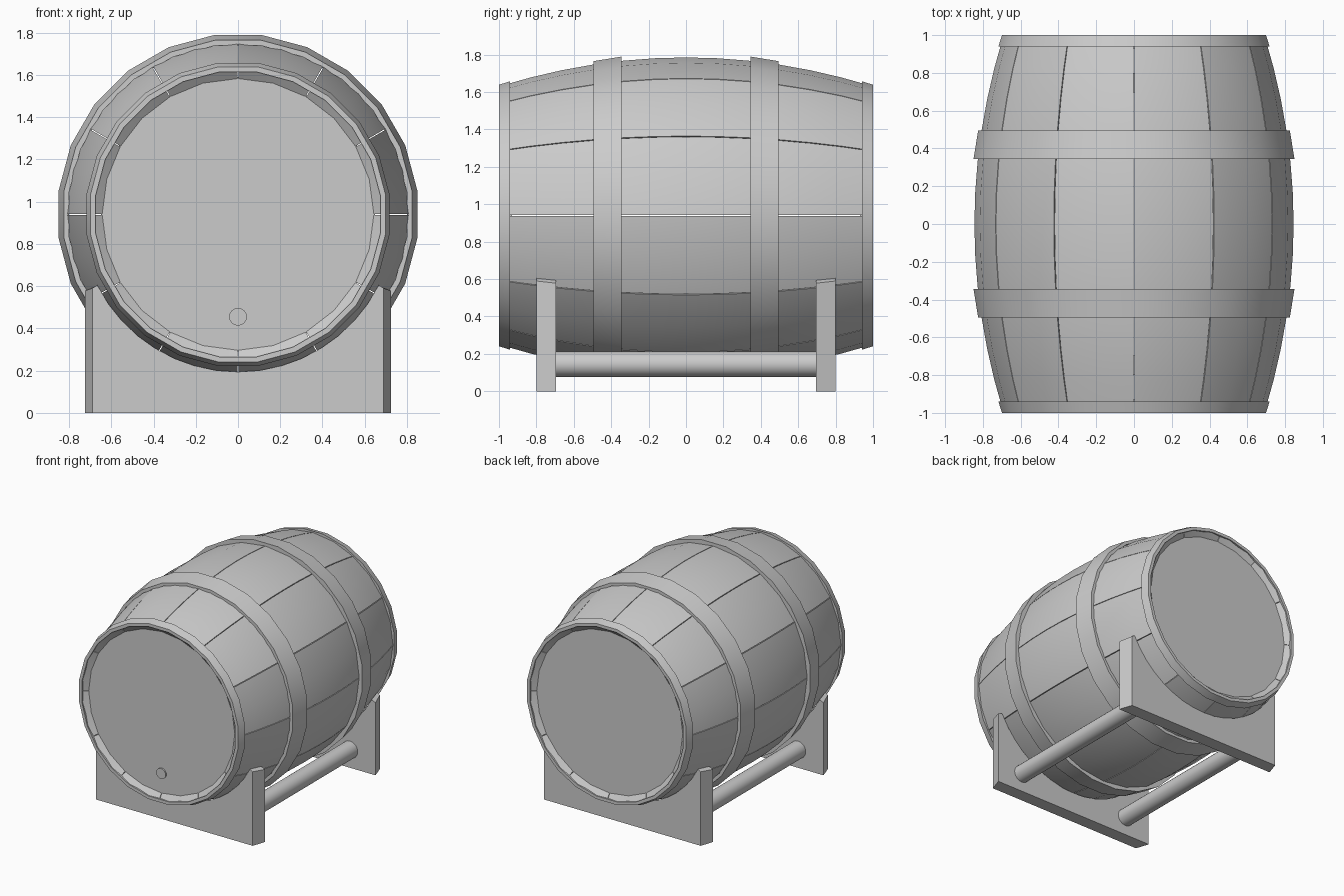
import bpy
import bmesh
from math import sin, cos, pi, radians
from mathutils import Matrix

if "Cube" in bpy.data.objects:
    bpy.data.objects.remove(bpy.data.objects["Cube"])

AXIS_Z = 0.94      # height of the barrel axis
STAVES = 12

grey = bpy.data.materials.new("plain grey")
grey.use_nodes = True
grey.diffuse_color = (0.6, 0.6, 0.6, 1)
grey.node_tree.nodes["Principled BSDF"].inputs["Base Color"].default_value = (0.6, 0.6, 0.6, 1)


def finish(bm, name, smooth=True):
    bmesh.ops.recalc_face_normals(bm, faces=bm.faces)
    mesh = bpy.data.meshes.new(name)
    bm.to_mesh(mesh)
    bm.free()
    mesh.materials.append(grey)
    obj = bpy.data.objects.new(name, mesh)
    bpy.context.collection.objects.link(obj)
    if smooth:
        bpy.ops.object.select_all(action='DESELECT')
        obj.select_set(True)
        bpy.context.view_layer.objects.active = obj
        bpy.ops.object.shade_smooth_by_angle(angle=radians(30))
    return obj


def sweep(bm, profile, angles, closed):
    """Turn a closed (y, radius) outline around the barrel axis."""
    rings = [[bm.verts.new((r * cos(a), y, AXIS_Z + r * sin(a))) for y, r in profile]
             for a in angles]
    n = len(profile)
    for k in range(len(rings) if closed else len(rings) - 1):
        a, b = rings[k], rings[(k + 1) % len(rings)]
        for i in range(n):
            j = (i + 1) % n
            bm.faces.new((a[i], a[j], b[j], b[i]))
    if not closed:
        bm.faces.new(rings[0])
        bm.faces.new(rings[-1])


def cylinder(name, radius, depth, centre, sides):
    bm = bmesh.new()
    place = Matrix.Translation(centre) @ Matrix.Rotation(pi / 2, 4, 'X')
    bmesh.ops.create_cone(bm, cap_ends=True, segments=sides, radius1=radius,
                          radius2=radius, depth=depth, matrix=place)
    return finish(bm, name)


def bulge(y):
    return 0.845 - 0.155 * y * y


# Staves: bulged planks with thin gaps and bevelled inner ends
ys = [-0.995 + 1.99 * i / 12 for i in range(13)]
outline = [(y, bulge(y)) for y in ys]
outline += [(y * 0.96, bulge(y) - 0.055) for y in reversed(ys)]
bm = bmesh.new()
step, gap = 2 * pi / STAVES, 0.003
for s in range(STAVES):
    start = s * step
    sweep(bm, outline, (start + gap, start + step / 2, start + step - gap), False)
finish(bm, "staves")

# Hoops: tapered bands, mirrored front to back
hoop_angles = [(k + 0.5) * pi / 12 for k in range(24)]
for side, label in ((-1, "front"), (1, "back")):
    for name, y0, r0, y1, r1 in (("middle_hoop", 0.345, 0.857, 0.495, 0.832),
                                 ("end_hoop", 0.94, 0.724, 1.0, 0.705)):
        band = [(side * y0, r0), (side * y1, r1),
                (side * y1, r1 - 0.025), (side * y0, r0 - 0.04)]
        bm = bmesh.new()
        sweep(bm, band, hoop_angles, True)
        finish(bm, label + "_" + name)

    # Recessed barrel head
    cylinder(label + "_head", 0.65, 0.03, (0, side * 0.945, AXIS_Z), 24)

    # Cradle plate: curved seat on top, narrower on the outer face
    bm = bmesh.new()
    loops = []
    for y, w, r in ((0.8, 0.69, 0.746), (0.695, 0.725, 0.772)):
        end = radians(63.3)
        arc = [end * (1 - i / 8) for i in range(17)]
        top = AXIS_Z - r * cos(end) - 0.015
        pts = [(-w, 0), (w, 0), (w, top)]
        pts += [(r * sin(a), AXIS_Z - r * cos(a)) for a in arc]
        pts += [(-w, top)]
        loops.append([bm.verts.new((x, side * y, z)) for x, z in pts])
    a, b = loops
    bm.faces.new(a)
    bm.faces.new(b)
    for i in range(len(a)):
        j = (i + 1) % len(a)
        bm.faces.new((a[i], a[j], b[j], b[i]))
    finish(bm, label + "_cradle", smooth=False)

# Plug in the front head
cylinder("plug", 0.042, 0.03, (0, -0.955, 0.455), 16)

# Rails joining the cradles
for side, label in ((-1, "right"), (1, "left")):
    cylinder(label + "_rail", 0.068, 1.42, (side * 0.5, 0, 0.145), 24)
